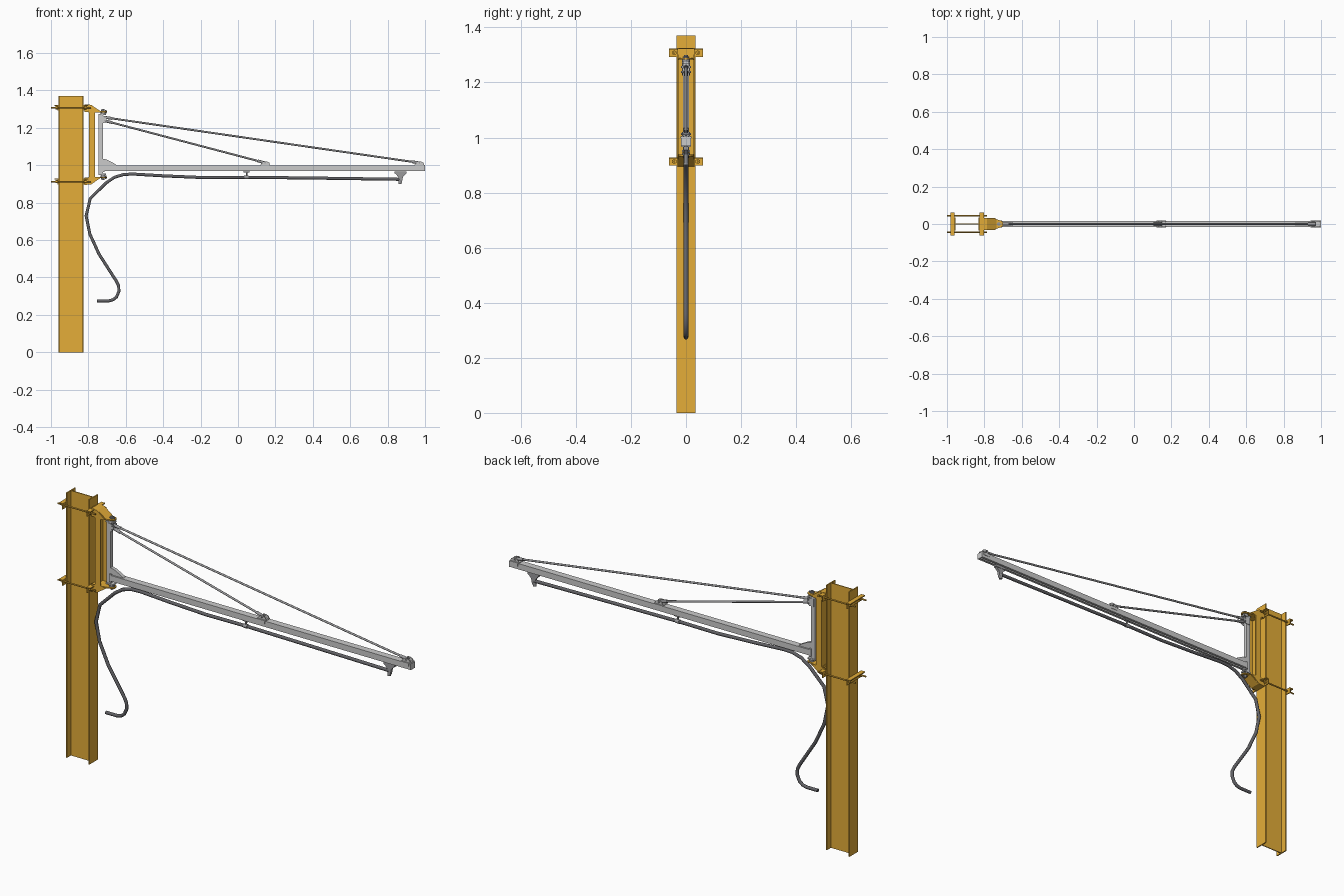
import bpy, bmesh, math
from mathutils import Vector

if "Cube" in bpy.data.objects:
    bpy.data.objects.remove(bpy.data.objects["Cube"])

def material(name, rgb):
    m = bpy.data.materials.new(name)
    m.diffuse_color = (*rgb, 1)
    m.use_nodes = True
    m.node_tree.nodes["Principled BSDF"].inputs["Base Color"].default_value = m.diffuse_color
    return m

ORANGE = material("orange_paint", (0.78, 0.42, 0.04))
DARK = material("dark_rubber", (0.12, 0.12, 0.13))
STEEL = material("dark_steel", (0.32, 0.32, 0.33))

def finish(name, bm, mat=None):
    bmesh.ops.recalc_face_normals(bm, faces=bm.faces)
    me = bpy.data.meshes.new(name)
    bm.to_mesh(me)
    bm.free()
    ob = bpy.data.objects.new(name, me)
    bpy.context.collection.objects.link(ob)
    if mat:
        me.materials.append(mat)
    return ob

def prism(name, pts, lo, hi, axis, mat=None):
    """Extrude a 2D outline along an axis: x uses (y,z), y uses (x,z), z uses (x,y)."""
    place = {'x': lambda a, b, t: (t, a, b), 'y': lambda a, b, t: (a, t, b),
             'z': lambda a, b, t: (a, b, t)}[axis]
    bm = bmesh.new()
    face = bm.faces.new([bm.verts.new(place(a, b, lo)) for a, b in pts])
    ext = bmesh.ops.extrude_face_region(bm, geom=[face])
    move = Vector(place(0, 0, hi - lo))
    bmesh.ops.translate(bm, vec=move, verts=[v for v in ext['geom'] if isinstance(v, bmesh.types.BMVert)])
    return finish(name, bm, mat)

def box(name, x0, x1, y0, y1, z0, z1, mat=None):
    return prism(name, [(x0, y0), (x1, y0), (x1, y1), (x0, y1)], z0, z1, 'z', mat)

def rod(name, a, b, r, mat=None, sides=16):
    a, b = Vector(a), Vector(b)
    bm = bmesh.new()
    bmesh.ops.create_cone(bm, cap_ends=True, segments=sides, radius1=r, radius2=r, depth=(b - a).length)
    bm.transform((b - a).to_track_quat('Z', 'Y').to_matrix().to_4x4())
    bmesh.ops.translate(bm, vec=(a + b) / 2, verts=bm.verts)
    if sides > 6:
        for f in bm.faces:
            f.smooth = len(f.verts) == 4
        for e in bm.edges:
            e.smooth = all(len(f.verts) == 4 for f in e.link_faces)
    return finish(name, bm, mat)

# I-section column
X0, X1, FW, FT, WT = -0.96, -0.825, 0.035, 0.006, 0.0025
outline = [(X0, -FW), (X0 + FT, -FW), (X0 + FT, -WT), (X1 - FT, -WT), (X1 - FT, -FW), (X1, -FW),
           (X1, FW), (X1 - FT, FW), (X1 - FT, WT), (X0 + FT, WT), (X0 + FT, FW), (X0, FW)]
prism("column", outline, 0, 1.37, 'z', ORANGE)

# Clamps, tension rods and hinge brackets; the lower bracket is flipped
for tag, zc, s in (("upper", 1.308, 1), ("lower", 0.913, -1)):
    # angle-iron clamp bars on both sides of the column
    for side, x, d in (("rear", X0, -1), ("front", X1, 1)):
        angle = [(x, zc - .015), (x + d * .005, zc - .015), (x + d * .005, zc + .010),
                 (x + d * .022, zc + .010), (x + d * .022, zc + .015), (x, zc + .015)]
        prism(f"{tag}_{side}_clamp", angle, -.061, .061, 'y', ORANGE)
    for y in (-.043, .043):
        rod(f"{tag}_clamp_rod", (-1.0, y, zc), (-.785, y, zc), .004, ORANGE, 12)
        rod(f"{tag}_rear_nut", (-.975, y, zc), (-.965, y, zc), .009, ORANGE, 6)
        rod(f"{tag}_front_nut", (-.82, y, zc), (-.81, y, zc), .009, ORANGE, 6)
    # tapered hinge plate with rounded nose
    zp = zc - s * .022
    nose = [(-.72 + .020 * math.cos(t), .020 * math.sin(t))
            for t in [math.radians(-80 + 20 * i) for i in range(9)]]
    prism(f"{tag}_hinge_plate", [(-.80, -.031), (-.76, -.031)] + nose + [(-.76, .031), (-.80, .031)],
          zp - .003, zp + .003, 'z', ORANGE)
    # sloped cover and cheeks of the bracket
    prism(f"{tag}_bracket_cover",
          [(-.818, zc + s * .018), (-.785, zc + s * .015), (-.735, zp + s * .003),
           (-.742, zp + s * .001), (-.787, zc + s * .009), (-.818, zc + s * .012)],
          -.027, .027, 'y', ORANGE)
    for y in (-.031, .026):
        prism(f"{tag}_bracket_cheek", [(-.82, zc + s * .018), (-.785, zc + s * .015),
              (-.74, zp), (-.82, zp)], y, y + .005, 'y', ORANGE)
    # hinge pin and washers
    rod(f"{tag}_hinge_pin", (-.722, 0, zp - .014), (-.722, 0, zp + .014), .007, STEEL)
    rod(f"{tag}_hinge_washer", (-.722, 0, zp - s * .011), (-.722, 0, zp - s * .003), .014, STEEL)
    rod(f"{tag}_hinge_nut", (-.722, 0, zp + s * .003), (-.722, 0, zp + s * .009), .011, STEEL, 6)
    # stop bolt
    rod(f"{tag}_stop_bolt", (-.708, 0, zp - .008), (-.708, 0, zp + .010), .004, STEEL, 8)

# Bracket channel, open toward the boom
prism("bracket_channel", [(-.797, -.031), (-.765, -.031), (-.765, -.026), (-.792, -.026),
      (-.792, .026), (-.765, .026), (-.765, .031), (-.797, .031)], .925, 1.295, 'z', ORANGE)

# Swivel mast
box("mast", -.745, -.722, -.011, .011, .948, 1.275)
for z in (.948, 1.268):
    box("mast_end_plate", -.747, -.705, -.014, .014, z, z + .007)
prism("mast_gusset", [(-.722, 1.0), (-.65, 1.0), (-.655, 1.006), (-.70, 1.03), (-.722, 1.035)],
      -.009, .009, 'y')
for y in (-.014, .011):
    prism("mast_tie_lug", [(-.74, 1.225), (-.715, 1.225), (-.703, 1.238), (-.703, 1.262), (-.74, 1.268)],
          y, y + .003, 'y')
for z in (1.238, 1.256):
    rod("mast_tie_pin", (-.711, -.018, z), (-.711, .018, z), .004, STEEL, 12)

# Boom rail: C-section open underneath
half = [(.005, .970), (.017, .970), (.017, 1.0)]
inner = [(.014, .997), (.014, .973), (.005, .973)]
left = [(-y, z) for y, z in half]
left_in = [(-y, z) for y, z in inner]
prism("boom_rail", half + left[::-1] + left_in[::-1] + inner, -.722, .995, 'x')
box("boom_end_cap", .995, 1.0, -.018, .018, .969, 1.001)
box("boom_root_cap", -.726, -.715, -.017, .017, .965, 1.005)

# Tie rods with saddle brackets on the boom
for tag, x, zs in (("long", .97, 1.256), ("short", .145, 1.238)):
    rod(f"{tag}_tie_rod", (-.711, 0, zs), (x, 0, 1.013), .0052, STEEL)
    d = (Vector((x, 0, 1.013)) - Vector((-.711, 0, zs))).normalized()
    a = Vector((-.711, 0, zs))
    rod(f"{tag}_tie_end", a, a + d * .04, .0075, STEEL)
    rod(f"{tag}_tie_socket", Vector((x, 0, 1.013)) - d * .04, (x, 0, 1.013), .0075, STEEL)
    box(f"{tag}_saddle_base", x - .025, x + .025, -.020, .020, .999, 1.003)
    for y in (-.014, .010):
        prism(f"{tag}_saddle_cheek", [(x - .025, 1.003), (x + .025, 1.003), (x + .022, 1.014),
              (x + .008, 1.021), (x - .008, 1.021)], y, y + .004, 'y')
    for y in (-.019, .016):
        box(f"{tag}_saddle_side", x - .02, x + .02, y, y + .003, .985, 1.002)
    rod(f"{tag}_saddle_pin", (x, -.019, 1.013), (x, .019, 1.013), .004, STEEL, 12)

# End trolley and cable carrier under the rail
box("trolley_body", .838, .902, -.009, .009, .955, .968, STEEL)
for x in (.85, .89):
    rod("trolley_wheel", (x, -.013, .979), (x, .013, .979), .006, STEEL)
prism("trolley_hanger", [(.842, .955), (.898, .955), (.882, .938), (.876, .908), (.862, .908),
      (.856, .938)], -.007, .007, 'y', STEEL)
rod("trolley_coupling", (.866, 0, .90), (.866, 0, .922), .009, STEEL)
box("cable_carrier", .030, .062, -.008, .008, .962, .970, STEEL)
rod("cable_carrier_stem", (.046, 0, .94), (.046, 0, .965), .004, STEEL, 10)
rod("cable_carrier_clip", (.036, 0, .936), (.056, 0, .936), .0105, STEEL)

# Supply hose: one swept path, hanging tail at the column
path = [(.866, .925), (.45, .931), (.046, .936), (-.18, .934), (-.39, .943), (-.56, .953), (-.61, .951),
        (-.66, .936), (-.705, .906), (-.79, .822), (-.812, .73), (-.792, .632), (-.743, .525),
        (-.695, .45), (-.65, .38), (-.638, .355), (-.637, .325), (-.65, .295), (-.668, .281),
        (-.69, .275), (-.755, .275)]
curve = bpy.data.curves.new("supply_hose", 'CURVE')
curve.dimensions = '3D'
curve.bevel_depth = .0085
curve.bevel_resolution = 3
curve.use_fill_caps = True
spline = curve.splines.new('POLY')
spline.points.add(len(path) - 1)
for p, (x, z) in zip(spline.points, path):
    p.co = (x, 0, z, 1)
curve.materials.append(DARK)
bpy.context.collection.objects.link(bpy.data.objects.new("supply_hose", curve))
